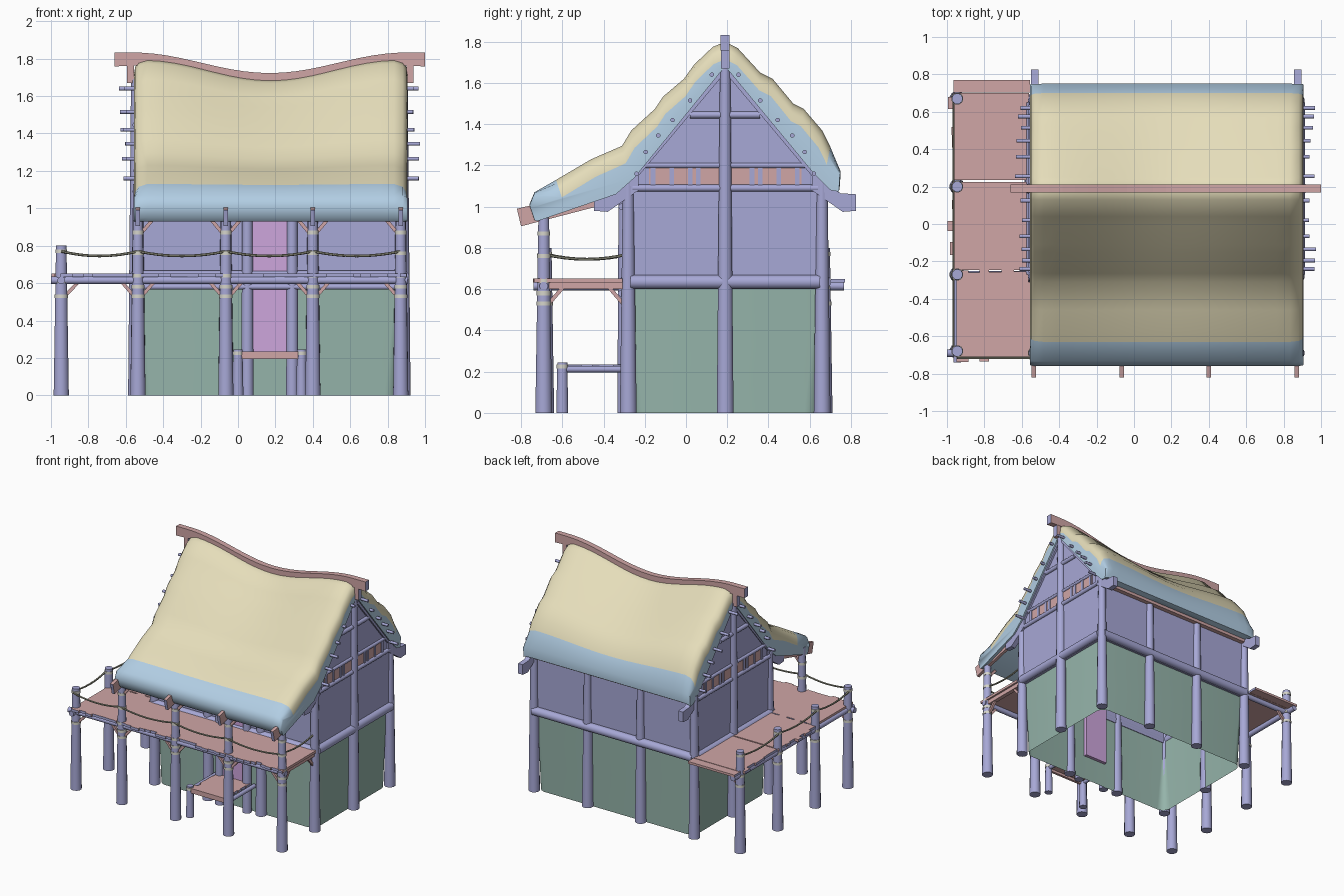
import bpy, bmesh, math, random
from mathutils import Vector

if "Cube" in bpy.data.objects:
    bpy.data.objects.remove(bpy.data.objects["Cube"])
random.seed(4)


def material(name, *rgb):
    lin = [((c / 255 + 0.055) / 1.055) ** 2.4 for c in rgb] + [1]
    m = bpy.data.materials.new(name)
    m.use_nodes = True
    m.diffuse_color = lin
    m.node_tree.nodes["Principled BSDF"].inputs["Base Color"].default_value = lin
    return m


TIMBER = material("violet timber", 167, 168, 214)
PLANK = material("rose plank", 208, 166, 166)
THATCH = material("sand thatch", 229, 221, 186)
UNDER = material("pale blue thatch", 178, 206, 228)
STONE = material("green base", 149, 180, 170)
DOOR = material("lilac door", 206, 166, 220)
BIND = material("pale binding", 214, 213, 203)
ROPE = material("olive rope", 150, 150, 132)


def make(name, verts, faces, mats, smooth=False, pick=None):
    mesh = bpy.data.meshes.new(name)
    mesh.from_pydata([tuple(v) for v in verts], [], faces)
    for m in mats:
        mesh.materials.append(m)
    if pick:
        for p in mesh.polygons:
            p.material_index = pick(p.index)
    bm = bmesh.new()
    bm.from_mesh(mesh)
    bmesh.ops.recalc_face_normals(bm, faces=bm.faces)
    bm.to_mesh(mesh)
    bm.free()
    ob = bpy.data.objects.new(name, mesh)
    bpy.context.collection.objects.link(ob)
    if smooth:
        mesh.shade_smooth()
        mesh.set_sharp_from_angle(angle=math.radians(55))
    return ob


# Face numbers of a prism's cut ends, which show violet end grain
GRAIN_X, GRAIN_Y, GRAIN_SLOPE = (0, 1), (3, 5), (2, 4)


def prism(name, pts, x0, x1, mat, grain=()):
    """Extrude a (y, z) outline along x."""
    n = len(pts)
    verts = [(x, y, z) for x in (x0, x1) for y, z in pts]
    faces = [tuple(range(n)), tuple(range(n, 2 * n))]
    faces += [(i, (i + 1) % n, n + (i + 1) % n, n + i) for i in range(n)]
    return make(name, verts, faces, [mat, TIMBER], False, lambda f: int(f in grain))


def box(name, x0, x1, y0, y1, z0, z1, mat, grain=()):
    return prism(name, [(y0, z0), (y1, z0), (y1, z1), (y0, z1)], x0, x1, mat, grain)


def log(name, a, b, r0, r1=None, mat=TIMBER, n=12):
    a, b = Vector(a), Vector(b)
    q = (b - a).to_track_quat('Z', 'Y')
    verts = []
    for p, r in ((a, r0), (b, r0 if r1 is None else r1)):
        for i in range(n):
            t = 2 * math.pi * (i + 0.5) / n
            verts.append(p + q @ Vector((r * math.cos(t), r * math.sin(t), 0)))
    faces = [tuple(range(n)), tuple(range(n, 2 * n))]
    faces += [(i, (i + 1) % n, n + (i + 1) % n, n + i) for i in range(n)]
    return make(name, verts, faces, [mat], n > 4)


def post(name, x, y, top, r0=0.042, r1=0.027, rings=()):
    log(name, (x, y, 0), (x, y, top), r0, r1)
    for z in rings:
        r = r0 + (r1 - r0) * z / top + 0.003
        log("post_binding", (x, y, z - 0.01), (x, y, z + 0.01), r, mat=BIND)


def rope(a, b):
    a, b = Vector(a), Vector(b)
    pts = [a.lerp(b, i / 8) - Vector((0, 0, 0.1 * (i / 8) * (1 - i / 8))) for i in range(9)]
    for p, q in zip(pts, pts[1:]):
        log("rail_rope", p, q, 0.007, mat=ROPE, n=6)


XS = (-0.535, -0.065, 0.40, 0.87)
LEFT, RIGHT, FRONT, MID, BACK = XS[0], XS[3], -0.28, 0.19, 0.66
PORCH, DECK = -0.69, -0.945

# Base wall with corners easing off towards the ground
verts, levels = [], ((0, 0.07), (0.2, 0.05), (0.4, 0.03), (0.61, 0.01))
for z, r in levels:
    for k, (cx, cy) in enumerate(((RIGHT, BACK), (LEFT, BACK), (LEFT, FRONT), (RIGHT, FRONT))):
        sx, sy = (1 if cx > 0 else -1), (1 if cy > 0 else -1)
        for i in range(7):
            t = math.pi / 2 * (k + i / 6)
            verts.append((cx - sx * (r + 0.015) + r * math.cos(t),
                          cy - sy * (r + 0.015) + r * math.sin(t), z))
make("base_wall", verts, [(l * 28 + i, l * 28 + (i + 1) % 28, l * 28 + 28 + (i + 1) % 28, l * 28 + 28 + i)
                          for l in range(3) for i in range(28)], [STONE], True)

# Upper walls and gables
box("front_wall", LEFT, RIGHT, FRONT, FRONT + 0.02, 0.6, 1.13, TIMBER)
box("back_wall", LEFT, RIGHT, BACK - 0.02, BACK, 0.6, 1.12, TIMBER)
GABLE = [(FRONT, 0.6), (BACK, 0.6), (BACK, 1.12), (MID, 1.68), (FRONT, 1.12)]
for s, x in ((-1, LEFT), (1, RIGHT)):
    prism("gable_wall", GABLE, x - 0.01, x + 0.01, TIMBER)
    xo = x + s * 0.012
    post("gable_post", xo, MID, 1.69, 0.042, 0.026)
    for z, half, r in ((0.635, 0.46, 0.034), (1.09, 0.45, 0.017), (1.2, 0.4, 0.013), (1.445, 0.17, 0.017)):
        log("gable_beam", (xo, MID - half, z), (xo, MID + half, z), r)
    box("gable_panel", x - 0.014, x + 0.014, MID - 0.37, MID + 0.37, 1.1, 1.195, PLANK)
    for d in (0.13, 0.17, 0.26, 0.35):
        for m in (-1, 1):
            box("gable_slat", x - 0.02, x + 0.02, MID + m * d - 0.011, MID + m * d + 0.011, 1.1, 1.195, TIMBER)
    for m in (-1, 1):
        # Sloping rafter and its hooked tail
        prism("gable_rafter", [(MID, 1.7), (MID, 1.65), (MID + m * 0.47, 1.09), (MID + m * 0.47, 1.15)],
              x - 0.017, x + 0.025, TIMBER)
        tail = ((0.42, 1.16), (0.5, 1.1), (0.56, 1.065), (0.635, 1.06), (0.635, 0.98), (0.57, 0.975), (0.42, 1.08))
        prism("rafter_tail", [(MID + m * d, z) for d, z in tail], x - 0.015, x + 0.025, TIMBER)
        # Pegs pinning the thatch
        for d, z in ((0.065, 1.64), (0.17, 1.515), (0.255, 1.42), (0.325, 1.345), (0.385, 1.265), (0.43, 1.16)):
            e = x + s * random.uniform(0.06, 0.105)
            log("thatch_peg", (x, MID + m * d, z), (e, MID + m * d, z), 0.011, n=8)

# House posts and long wall beams
for x in XS:
    for y in (FRONT, BACK):
        post("wall_post", x, y, 1.13)
for y, z, r in ((BACK + 0.01, 0.635, 0.034), (FRONT - 0.01, 0.635, 0.034),
                (FRONT - 0.035, 0.58, 0.015), (FRONT - 0.03, 1.0, 0.017)):
    log("wall_beam", (LEFT, y, z), (RIGHT, y, z), r)
box("back_eave_beam", LEFT, RIGHT, BACK, BACK + 0.035, 1.06, 1.1, PLANK)

# Doorway
box("door", 0.07, 0.27, FRONT - 0.025, FRONT + 0.04, 0.2, 1.05, DOOR)
for x in (0.05, 0.29):
    post("door_post", x, FRONT - 0.02, 1.1, 0.034, 0.028)

# Thatched roof swept along x: lumpy courses, sagging ridge, rounded ends
outer = [(-0.74, 0.95), (-0.76, 1.01), (-0.735, 1.07), (-0.63, 1.13), (-0.46, 1.23), (-0.31, 1.295),
         (-0.265, 1.37), (-0.15, 1.475), (-0.11, 1.535), (-0.01, 1.62), (0.04, 1.69), (0.13, 1.775), (0.19, 1.8),
         (0.25, 1.77), (0.36, 1.65), (0.42, 1.62), (0.52, 1.5), (0.57, 1.475), (0.66, 1.37), (0.7, 1.29),
         (0.75, 1.17), (0.745, 1.09)]
inner = [(0.7, 1.08), (0.62, 1.16), (0.19, 1.68), (-0.25, 1.14), (-0.34, 1.06), (-0.72, 0.93)]
loop, CX, HALF = outer + inner, 0.175, 0.732
EAVE_F, EAVE_B = 3, len(outer) - 3
stations = [(-1, 0.085), (-0.99, 0.045), (-0.965, 0.015)] + [(i / 10, 0) for i in range(-9, 10)]
stations += [(-t, k) for t, k in reversed(stations[:3])]


def sag(t):
    return 0.055 * (1 + math.cos(math.pi * min(1, abs(t) * 1.08)))


verts = []
for t, drop in stations:
    for i, (y, z) in enumerate(loop):
        if i < len(outer):
            d = drop if EAVE_F <= i <= EAVE_B else drop * 0.2
            y, z = y - (y - MID) * d * 0.4, z - d
        verts.append((CX + HALF * t, y, z - sag(t) * max(0, (z - 1.1) / 0.7)))
n, m = len(loop), len(stations)
faces = [(s * n + i, s * n + (i + 1) % n, s * n + n + (i + 1) % n, s * n + n + i)
         for s in range(m - 1) for i in range(n)]
faces += [tuple(range(n)), tuple(range((m - 1) * n, m * n))]
make("thatch_roof", verts, faces, [THATCH, UNDER], True,
     lambda f: 0 if f < (m - 1) * n and EAVE_F <= f % n < EAVE_B else 1)

# Curved ridge beam and its end stubs
verts = []
for i in range(-12, 13):
    t = i / 12
    top = 1.833 - sag(t * 1.05)
    depth = 0.05 + 0.025 * t * t
    verts += [(CX - 0.005 + 0.83 * t, MID + dy, top - dz)
              for dy, dz in ((-0.022, 0), (0.022, 0), (0.022, depth), (-0.022, depth))]
faces = [(4 * s + i, 4 * s + (i + 1) % 4, 4 * s + 4 + (i + 1) % 4, 4 * s + 4 + i) for s in range(24) for i in range(4)]
faces += [(0, 1, 2, 3), (96, 97, 98, 99)]
make("ridge_beam", verts, faces, [PLANK, TIMBER], False, lambda f: int(f >= 96))
for x in (-0.575, 0.92):
    box("ridge_stub", x - 0.018, x + 0.018, MID - 0.02, MID + 0.02, 1.67, 1.77, PLANK, GRAIN_X)

# Porch posts, rafters and braces
RINGS = (0.53, 0.58, 0.64, 0.76, 0.87)
for i, x in enumerate(XS):
    post("porch_post", x, PORCH, 1.0, 0.042, 0.026, RINGS)
    prism("porch_rafter", [(-0.82, 0.99), (-0.8, 0.905), (-0.28, 1.04), (-0.28, 1.12)],
          x - 0.012, x + 0.012, PLANK, GRAIN_SLOPE)
    box("deck_joist", x - 0.016, x + 0.016, PORCH, FRONT, 0.6, 0.632, PLANK, GRAIN_Y)
    for s in (-1, 1):
        if i + s <= 3:
            log("deck_brace", (x + s * 0.02, PORCH, 0.53), (x + s * 0.085, PORCH, 0.605), 0.013, mat=PLANK, n=4)
        if 0 <= i + s <= 3:
            log("eave_brace", (x + s * 0.02, PORCH, 0.87), (x + s * 0.075, PORCH, 0.935), 0.013, mat=PLANK, n=4)
    for y, s in ((PORCH, 1), (FRONT, -1)):
        log("side_brace", (x, y + s * 0.025, 0.53), (x, y + s * 0.09, 0.605), 0.013, mat=PLANK, n=4)
    rope((XS[i - 1] if i else DECK, PORCH - 0.025, 0.77), (x, PORCH - 0.025, 0.77))
rope((RIGHT, PORCH, 0.77), (RIGHT, FRONT, 0.77))

# Side deck posts, braces and beams
DY = (-0.68, -0.27, 0.2, 0.67)
for i, y in enumerate(DY):
    post("deck_post", DECK, y, 0.8, 0.042, 0.029, (0.53, 0.61, 0.77))
    log("deck_joist", (DECK, y, 0.615), (LEFT, y, 0.615), 0.02)
    log("deck_brace", (DECK + 0.02, y, 0.53), (DECK + 0.09, y, 0.605), 0.013, mat=PLANK, n=4)
    if i:
        rope((DECK - 0.02, DY[i - 1], 0.77), (DECK - 0.02, y, 0.77))
log("deck_side_beam", (DECK, -0.74, 0.615), (DECK, 0.765, 0.615), 0.021)
log("deck_front_beam", (-1.0, PORCH, 0.615), (0.905, PORCH, 0.615), 0.021)
log("deck_inner_beam", (LEFT - 0.03, FRONT, 0.615), (LEFT - 0.03, BACK, 0.615), 0.021)


# Ragged planking
def planks(name, lo, hi, a, b, z, along_x=False):
    while lo < hi - 0.01:
        w = min(random.uniform(0.035, 0.07), hi - lo)
        a1, b1 = a + random.uniform(-0.02, 0.02), b + random.uniform(-0.012, 0.008)
        span = (a1, b1, lo, lo + w) if along_x else (lo, lo + w, a1, b1)
        box(name, *span, z, z + 0.02, PLANK, GRAIN_X if along_x else GRAIN_Y)
        lo += w


planks("corner_deck_plank", -0.95, -0.565, -0.72, -0.25, 0.632)
planks("porch_deck_plank", -0.565, 0.9, -0.725, -0.3, 0.632)
planks("side_deck_plank", -0.245, 0.225, -0.98, -0.56, 0.632, True)
planks("side_deck_plank", 0.235, 0.7, -0.98, -0.56, 0.632, True)
box("side_deck_end", -0.965, -0.555, 0.702, 0.77, 0.632, 0.65, PLANK, GRAIN_X)

# Entrance step
planks("step_plank", -0.62, -0.3, 0.02, 0.325, 0.215, True)
for x in (0.0, 0.34):
    post("step_post", x, -0.6, 0.245, 0.03, 0.025, (0.225,))
    log("step_beam", (x, -0.62, 0.212), (x, FRONT, 0.212), 0.016)
box("step_front", 0.02, 0.32, -0.615, -0.595, 0.195, 0.22, PLANK)
